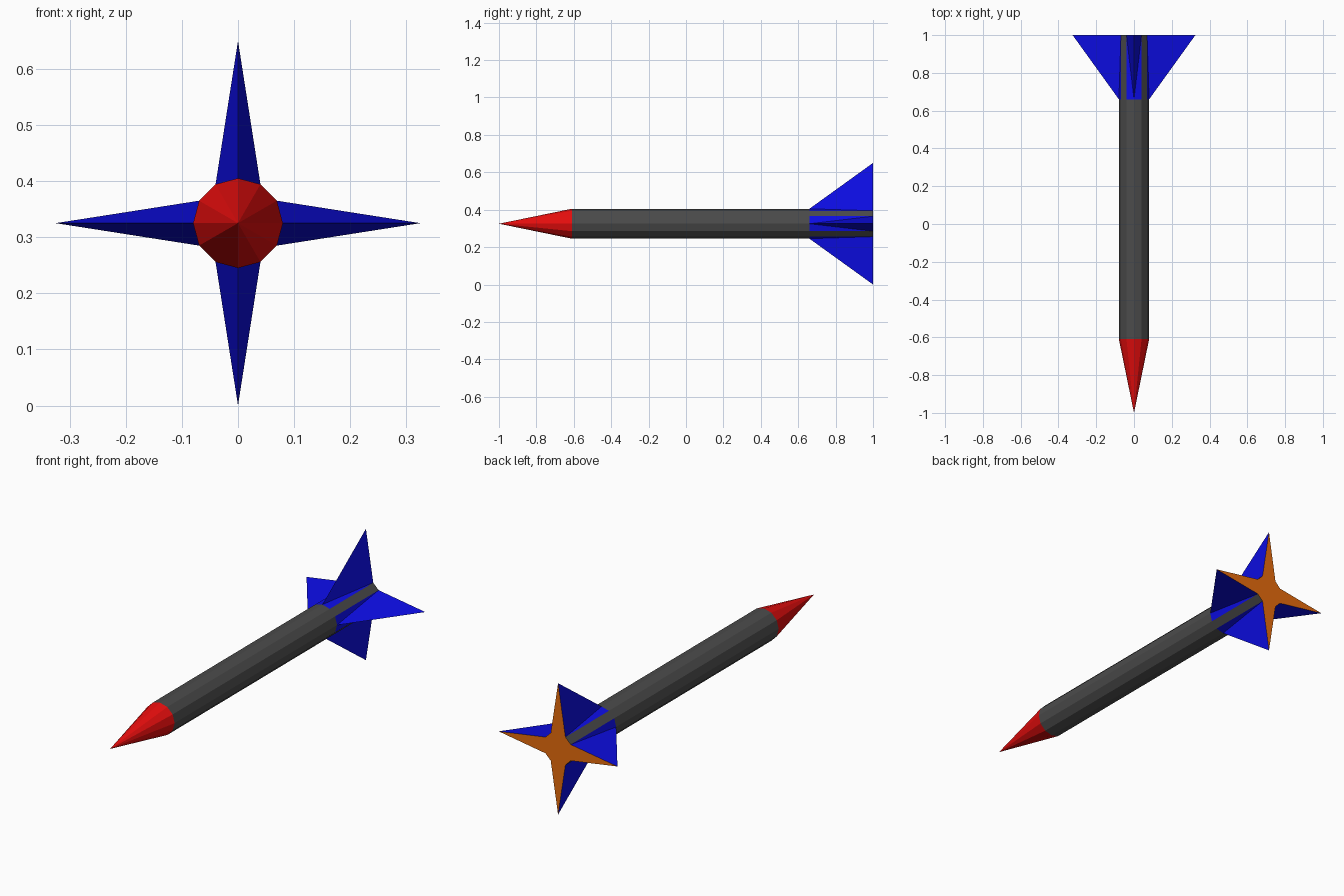
import bpy, math

if "Cube" in bpy.data.objects:
    bpy.data.objects.remove(bpy.data.objects["Cube"])

SIDES = 12
RADIUS, TIP_RADIUS, CENTRE_Z = 0.08, 0.325, 0.325
NOSE_Y, SHOULDER_Y, FIN_Y, TAIL_Y = -1.0, -0.61, 0.66, 1.0


def material(name, rgb):
    m = bpy.data.materials.new(name)
    m.diffuse_color = (*rgb, 1.0)
    m.use_nodes = True
    m.node_tree.nodes["Principled BSDF"].inputs["Base Color"].default_value = m.diffuse_color
    return m


RED = material("red", (0.8, 0.004, 0.004))
GREY = material("dark grey", (0.07, 0.07, 0.07))
BLUE = material("blue", (0.004, 0.004, 0.8))
ORANGE = material("orange", (0.8, 0.15, 0.004))


def pt(i, y, r=RADIUS):
    a = math.tau * i / SIDES
    return (r * math.sin(a), y, CENTRE_Z + r * math.cos(a))


def build(name, polygons, mat):
    """Make an object from polygons given as point lists, wound outward."""
    verts, faces = [], []
    for poly in polygons:
        face = []
        for p in poly:
            if p not in verts:
                verts.append(p)
            face.append(verts.index(p))
        faces.append(face)
    mesh = bpy.data.meshes.new(name)
    mesh.from_pydata(verts, [], faces)
    mesh.materials.append(mat)
    mesh.update()
    obj = bpy.data.objects.new(name, mesh)
    bpy.context.collection.objects.link(obj)
    return obj


def strip(i, y0, y1):
    i, j = i % SIDES, (i + 1) % SIDES
    return [pt(i, y0), pt(j, y0), pt(j, y1), pt(i, y1)]


# Nose cone
build("nose_cone", [[(0, NOSE_Y, CENTRE_Z), pt((i + 1) % SIDES, SHOULDER_Y), pt(i, SHOULDER_Y)]
                    for i in range(SIDES)], RED)

# Body tube, plus the strips that run on between the fins
tube = [strip(i, SHOULDER_Y, FIN_Y) for i in range(SIDES)]
tube += [strip(i, FIN_Y, TAIL_Y) for i in range(1, SIDES, 3)]
for poly in tube:
    poly.reverse()
build("body_tube", tube, GREY)

# Four tail fins: the middle edge of each pair of sides is pulled out at the tail
for n, name in enumerate(("top", "right", "bottom", "left")):
    c = 3 * n
    root, tip = pt(c, FIN_Y), pt(c, TAIL_Y, TIP_RADIUS)
    faces = []
    for s in (1, -1):
        k = (c + s) % SIDES
        tris = [[root, tip, pt(k, TAIL_Y)], [root, pt(k, TAIL_Y), pt(k, FIN_Y)]]
        faces += tris if s == 1 else [t[::-1] for t in tris]
    build(name + "_fin", faces, BLUE)

# Star-shaped tail plate, as a fan so the concave outline stays clean
rim = [pt(i, TAIL_Y, TIP_RADIUS if i % 3 == 0 else RADIUS) for i in range(SIDES)]
build("tail_plate", [[(0, TAIL_Y, CENTRE_Z), rim[i], rim[(i + 1) % SIDES]]
                     for i in range(SIDES)], ORANGE)

# Make every part's faces point outward from the body axis (the plate faces +y)
for obj in bpy.context.collection.objects:
    mesh = obj.data
    for poly in mesh.polygons:
        c, nrm = poly.center, poly.normal
        if obj.name == "tail_plate":
            facing = nrm.y
        else:
            facing = nrm.x * c.x + nrm.z * (c.z - CENTRE_Z)
        if facing < 0:
            poly.flip()
    mesh.update()
